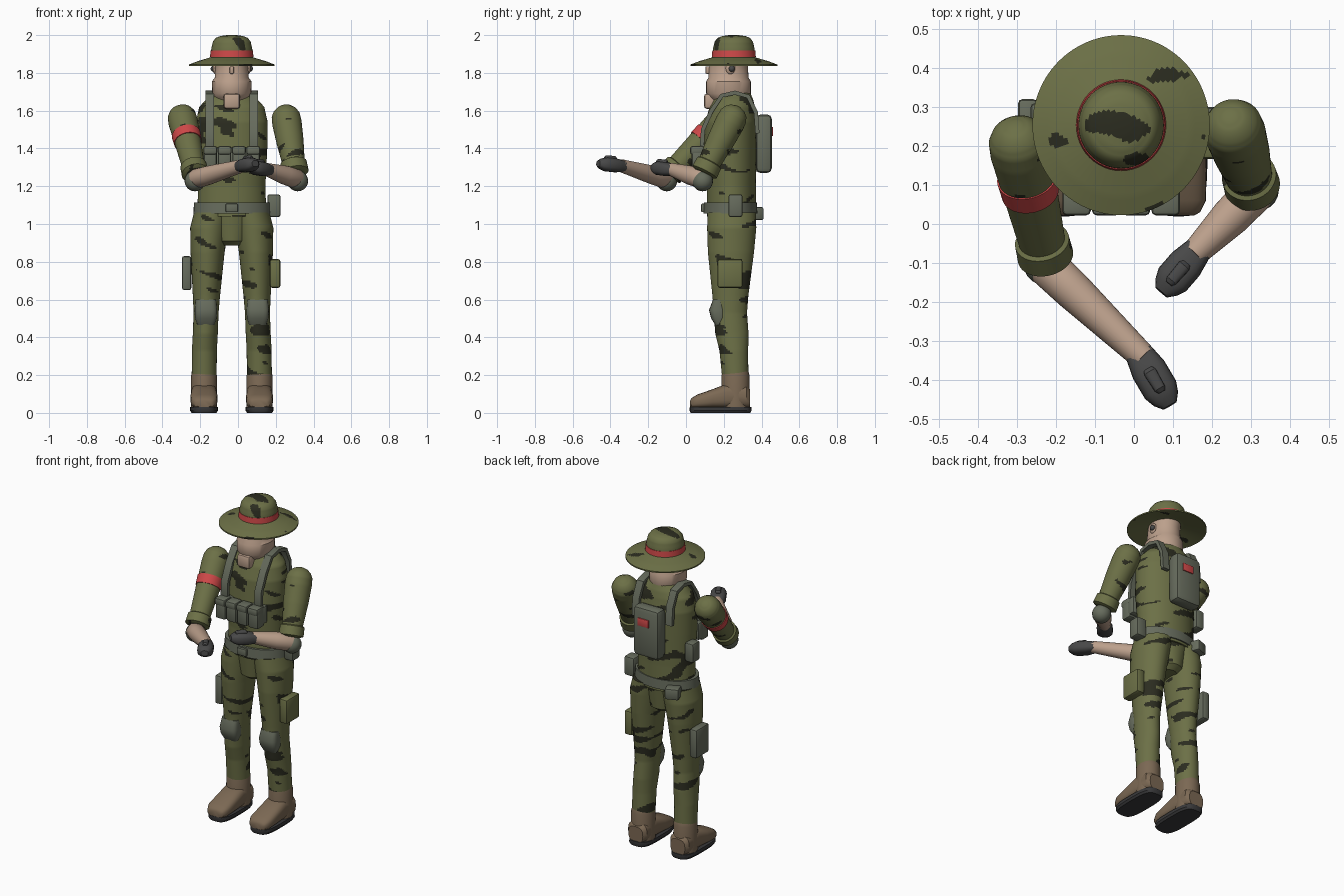
import bpy, bmesh, math
from mathutils import Vector, Matrix, noise

cube = bpy.data.objects.get("Cube")
if cube:
    bpy.data.objects.remove(cube, do_unlink=True)


def material(name, *rgb):
    m = bpy.data.materials.new(name)
    m.use_nodes = True
    m.diffuse_color = (*rgb, 1)
    node = next(n for n in m.node_tree.nodes if n.type == 'BSDF_PRINCIPLED')
    node.inputs["Base Color"].default_value = (*rgb, 1)
    return m


GREEN = material("olive cloth", .15, .162, .062)
DARK = material("dark stripe", .024, .025, .014)
RED = material("red cloth", .62, .065, .065)
SKIN = material("skin", .5, .35, .26)
GREY = material("grey green webbing", .135, .15, .11)
GLOVE = material("glove grey", .065, .065, .065)
BOOT = material("boot brown", .2, .14, .088)
SOLE = material("sole black", .04, .04, .042)

CX = -.033          # middle of the body
parts = []


def finish(name, bm, mats):
    bmesh.ops.recalc_face_normals(bm, faces=bm.faces)
    me = bpy.data.meshes.new(name)
    bm.to_mesh(me)
    bm.free()
    for m in mats:
        me.materials.append(m)
    ob = bpy.data.objects.new(name, me)
    bpy.context.collection.objects.link(ob)
    parts.append(ob)
    return ob


def loft(name, sections, mat, seg=32, place=None, stripes=None, square=1.0):
    """Skin over rings (z, cx, cy, rx, ry); stripes gives the pattern scale."""
    rings = [sections[0]]
    for a, b in zip(sections, sections[1:]):
        gap = max(abs(a[0] - b[0]), abs(a[3] - b[3]))
        n = max(1, round(gap / .009)) if stripes else 1
        rings += [[p + (q - p) * i / n for p, q in zip(a, b)] for i in range(1, n + 1)]
    bm = bmesh.new()

    def ring(z, cx, cy, rx, ry):
        out = []
        for i in range(seg):
            t = math.tau * i / seg
            c, s = math.cos(t), math.sin(t)
            out.append(bm.verts.new((cx + rx * math.copysign(abs(c) ** square, c),
                                     cy + ry * math.copysign(abs(s) ** square, s), z)))
        return out

    loops = [ring(*r) for r in rings]
    for a, b in zip(loops, loops[1:]):
        for i in range(seg):
            j = (i + 1) % seg
            bm.faces.new((a[i], a[j], b[j], b[i]))
    bm.faces.new(loops[0])
    bm.faces.new(loops[-1])
    if stripes:
        for f in bm.faces:
            c = f.calc_center_median()
            p = Vector((c.x * stripes[0], c.y * stripes[1],
                        c.z * stripes[2] + c.x * 5)) + Vector((len(name), 3.3, 1.7))
            f.material_index = int(noise.noise(p) > .33)
    if place:
        bm.transform(place)
    return finish(name, bm, [mat, DARK] if stripes else [mat])


def aim(start, end):
    """Matrix that lays local z from start towards end, local y kept upward."""
    return Matrix.Translation(start) @ (end - start).to_track_quat('Z', 'Y').to_matrix().to_4x4()


def tube(rows, cx=0.0, cy=0.0, flat=1.0):
    return [(z, cx, cy, r, r * flat) for z, r in rows]


def box(name, centre, size, mat, bevel=.012, stripes=False, tilt=0):
    bm = bmesh.new()
    bmesh.ops.create_cube(bm, size=1)
    bmesh.ops.scale(bm, vec=size, verts=bm.verts)
    bmesh.ops.bevel(bm, geom=bm.edges[:], offset=bevel, segments=2, affect='EDGES', profile=.5)
    bm.transform(Matrix.Translation(centre) @ Matrix.Rotation(tilt, 4, 'Z'))
    return finish(name, bm, [mat])


def ball(name, centre, size, mat):
    bm = bmesh.new()
    bmesh.ops.create_uvsphere(bm, u_segments=20, v_segments=12, radius=1)
    bm.transform(Matrix.Translation(centre) @ Matrix.Diagonal((*size, 1)))
    return finish(name, bm, [mat])


CLOTH = (7, 7, 21)

# Torso and pelvis
loft("torso", [(1.04, CX, .24, .183, .13), (1.2, CX, .24, .178, .13),
               (1.4, CX, .235, .188, .14), (1.54, CX, .24, .19, .138),
               (1.62, CX, .245, .172, .12), (1.66, CX, .25, .135, .105),
               (1.695, CX, .255, .09, .085)], GREEN, 96, stripes=CLOTH)
loft("pelvis", [(.885, CX, .24, .06, .07), (.91, CX, .24, .09, .105),
                (1.06, CX, .24, .13, .125)], GREEN, 80, stripes=CLOTH)
loft("belt", [(1.055, CX, .235, .203, .143), (1.115, CX, .235, .2, .14)], GREY, 40)
box("belt_buckle", (CX, .09, 1.085), (.065, .02, .045), GREY, .006)

# Legs and boots
for side, word in ((-1, "right"), (1, "left")):
    def at(d):
        return CX + side * d
    loft(word + "_trouser_leg", [
        (.2, at(.146), .26, .066, .07), (.33, at(.145), .253, .066, .076),
        (.42, at(.14), .243, .066, .088), (.53, at(.136), .235, .066, .088),
        (.62, at(.134), .235, .072, .095), (.85, at(.128), .238, .09, .122),
        (.98, at(.118), .242, .102, .13), (1.06, at(.1), .243, .1, .128)],
        GREEN, 72, stripes=CLOTH)
    loft(word + "_boot_shaft", [(.03, at(.147), .262, .069, .074),
                                (.2, at(.147), .262, .068, .074),
                                (.22, at(.147), .262, .062, .068)], BOOT)
    heel = Vector((at(.147), .34, 0))
    loft(word + "_boot_foot", [
        (0, 0, .075, .05, .048), (.02, 0, .085, .066, .06), (.12, 0, .09, .069, .066),
        (.2, 0, .075, .072, .05), (.28, 0, .06, .07, .037), (.31, 0, .052, .055, .027),
        (.318, 0, .048, .04, .018)], BOOT, 28, aim(heel, heel - Vector((0, 1, 0))), square=.7)
    loft(word + "_boot_sole", [(0, at(.147), .183, .066, .158), (.012, at(.147), .183, .074, .164),
                               (.032, at(.147), .183, .073, .163)], SOLE, 36, square=.6)
    loft(word + "_knee_pad", [(.465, at(.137), .18, .045, .025), (.5, at(.137), .175, .058, .042),
                              (.545, at(.137), .17, .06, .048), (.6, at(.137), .178, .055, .035)],
         GREY, 20, square=.6)

# Neck, head and face
loft("head", [(1.63, CX, .25, .082, .085), (1.67, CX, .228, .092, .108),
              (1.69, CX, .225, .103, .118), (1.755, CX, .225, .105, .118),
              (1.775, CX, .225, .09, .106), (1.83, CX, .225, .087, .103),
              (1.88, CX, .235, .087, .1)], SKIN, 36)
box("chin", (CX, .13, 1.65), (.088, .07, .08), SKIN, .015)
box("nose", (CX, .118, 1.815), (.022, .03, .04), SKIN, .006)
for side, word in ((-1, "right"), (1, "left")):
    ball(word + "_ear", (CX + side * .088, .235, 1.825), (.012, .025, .032), SKIN)
    ball(word + "_earpiece", (CX + side * .098, .242, 1.822), (.014, .016, .016), GLOVE)

# Wide brimmed hat
loft("hat", tube([(1.868, .09), (1.838, .22), (1.836, .227), (1.844, .227), (1.862, .18),
                  (1.882, .113), (1.93, .108), (1.965, .1), (1.985, .085), (1.995, .06),
                  (2, .025)], CX, .253, 1.015), GREEN, 112, stripes=(7, 17, 7))
loft("hat_band", tube([(1.884, .115), (1.918, .112)], CX, .253, 1.015), RED, 48)


# Arms: sleeve, elbow pad, forearm, glove
def arm(word, shoulder, elbow, wrist, tip):
    s, e, w, t = map(Vector, (shoulder, elbow, wrist, tip))
    length = (e - s).length
    k = length - .1
    place = aim(s, e)
    loft(word + "_sleeve", tube([
        (-.07, .015), (-.06, .042), (-.04, .063), (-.015, .075), (.03, .078), (.14, .072),
        (k, .06), (k + .006, .07), (k + .06, .072), (k + .07, .05)]),
        GREEN, 64, place, stripes=CLOTH)
    out = Vector((math.copysign(.008, e.x), .008, -.012))
    ball(word + "_elbow_pad", e + out, (.055, .055, .055), GREY)
    reach = (w - e).length
    loft(word + "_forearm", tube([(-.04, .035), (0, .052), (.09, .05), (reach + .02, .034)]),
         SKIN, 28, aim(e, w))
    span = (t - w).length
    hand = aim(w, t)
    loft(word + "_glove", tube([(0, .036), (.03, .042), (.05, .046), (span * .7, .046),
                                (span - .02, .036), (span, .02)], flat=.8),
         GLOVE, 20, hand, square=.75)
    loft(word + "_thumb", [(.05, 0, .03, .012, .01), (.06, 0, .034, .017, .016),
                           (.11, 0, .034, .015, .014), (.12, 0, .032, .009, .008)],
         GLOVE, 14, hand, square=.7)
    return place


right = arm("right", (-.295, .205, 1.56), (-.22, -.11, 1.24), (.012, -.33, 1.305), (.092, -.465, 1.32))
arm("left", (.255, .245, 1.56), (.308, .08, 1.24), (.165, -.065, 1.285), (.07, -.175, 1.3))
loft("right_arm_band", tube([(.125, .077), (.18, .074)]), RED, 40, right)

# Shoulder straps, swept over the chest and back
for side, word in ((-1, "right"), (1, "left")):
    bm = bmesh.new()
    path = [(.1, 1.34), (.085, 1.42), (.09, 1.5), (.135, 1.6), (.19, 1.68), (.26, 1.695),
            (.33, 1.675), (.37, 1.59), (.378, 1.48)]
    rows = []
    for i, (y, z) in enumerate(path):
        a, b = path[max(i - 1, 0)], path[min(i + 1, len(path) - 1)]
        d = Vector((0, b[0] - a[0], b[1] - a[1])).normalized()
        n = Vector((0, -d.z, d.y)) * .011
        c = Vector((CX + side * .117, y, z))
        x = Vector((.023, 0, 0))
        rows.append([bm.verts.new(c + p) for p in (x + n, -x + n, -x - n, x - n)])
    for a, b in zip(rows, rows[1:]):
        for i in range(4):
            bm.faces.new((a[i], a[i - 1], b[i - 1], b[i]))
    bm.faces.new(rows[0])
    bm.faces.new(rows[-1])
    finish(word + "_shoulder_strap", bm, [GREY])

# Chest pouches on their panel
box("chest_panel", (CX, .108, 1.35), (.3, .05, .11), GREY)
for i in range(4):
    x = CX + (i - 1.5) * .076
    box("chest_pouch_%d" % (i + 1), (x, .065, 1.345), (.07, .07, .125), GREY)
    box("chest_pouch_flap_%d" % (i + 1), (x, .06, 1.39), (.073, .076, .045), GREY)

# Backpack with red patch
box("backpack", (CX, .412, 1.425), (.18, .085, .31), GREY, .025)
box("backpack_patch", (CX + .012, .456, 1.49), (.075, .009, .048), RED, .002)

# Belt, side and thigh pouches
box("left_belt_pouch", (.19, .262, 1.097), (.07, .075, .12), GREY)
box("back_belt_pouch", (-.165, .365, 1.055), (.085, .075, .07), GREY, tilt=.35)
box("right_side_pouch", (-.235, .272, 1.3), (.06, .075, .12), GREY)
box("right_thigh_pouch", (-.272, .255, .74), (.05, .13, .18), GREY)
box("left_thigh_pouch", (.197, .233, .738), (.055, .132, .152), GREEN)

# Smooth shading with crisp edges
bpy.ops.object.select_all(action='DESELECT')
for ob in parts:
    ob.select_set(True)
bpy.context.view_layer.objects.active = parts[0]
bpy.ops.object.shade_smooth_by_angle(angle=math.radians(35))
